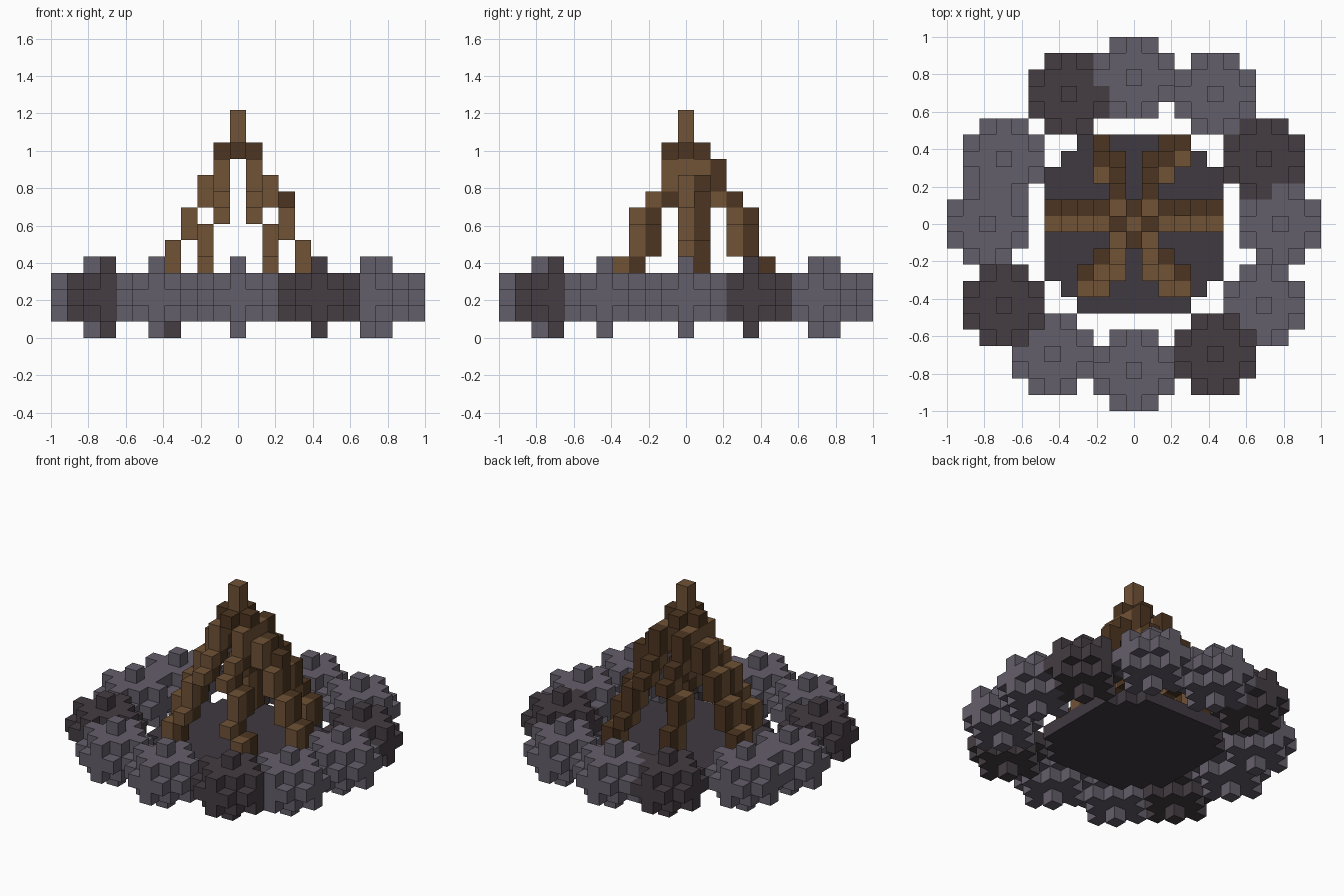
import bpy, bmesh
from math import cos, sin, radians
from mathutils import Vector

cube = bpy.data.objects.get("Cube")
if cube:
    bpy.data.objects.remove(cube, do_unlink=True)

V = 2 / 23  # edge length of one block


def material(name, rgb):
    m = bpy.data.materials.new(name)
    m.use_nodes = True
    m.diffuse_color = (*rgb, 1)
    bsdf = next(n for n in m.node_tree.nodes if n.type == 'BSDF_PRINCIPLED')
    bsdf.inputs["Base Color"].default_value = (*rgb, 1)
    bsdf.inputs["Roughness"].default_value = 0.9
    return m


LIGHT, DARK, WOOD, BARK, ASH = range(5)
mats = [material("light stone", (0.127, 0.112, 0.144)),
        material("dark stone", (0.058, 0.046, 0.055)),
        material("light wood", (0.16, 0.084, 0.037)),
        material("dark wood", (0.074, 0.036, 0.015)),
        material("ash", (0.051, 0.042, 0.053))]

parts = {}      # part name -> {block: material}
taken = set()   # every filled block


def put(part, block, mat):
    if block not in taken:
        taken.add(block)
        parts.setdefault(part, {})[block] = mat


# Ring of twelve rounded stones, every third one dark
stones = [(9, 0), (8, 4), (5, 8), (0, 9), (-4, 8), (-8, 4),
          (-9, 0), (-8, -5), (-5, -8), (0, -9), (5, -8), (8, -5)]
R = range(-2, 3)
for i, (cx, cy) in enumerate(stones):
    for x in R:
        for y in R:
            for z in R:
                if x * x + y * y + 1.2 * z * z <= 5.5:
                    put(f"stone_{i + 1}", (cx + x, cy + y, z + 2),
                        DARK if i % 3 == 1 else LIGHT)

# Round bed of ash
for x in range(-5, 6):
    for y in range(-5, 6):
        if x * x + y * y < 36:
            put("ash_bed", (x, y, 1), ASH)

# Binding and tip where the logs meet
for x, y in ((1, 0), (-1, 0), (0, 1), (0, -1)):
    put("binding", (x, y, 11), BARK)
for z in (11, 12, 13):
    put("tip", (0, 0, z), WOOD)

# Six leaning logs; offsets from the axis for each level above the ash
side_x = [5, 5, 4, 4, 3, 3, 2, 2, 1]
diag_x = [3, 3, 2, 2, 2, 1, 1, 1, 1]
diag_y = [4, 4, 4, 3, 3, 3, 2, 1, 1]


def log(name, sx, sy):
    path = []
    for k in range(9):
        x, y = (diag_x[k] * sx, diag_y[k] * sy) if sy else (side_x[k] * sx, 0)
        if sx < 0 and sy > 0:
            x = max(x, -2)
        path.append((x, y, k + 2))
    return name, path


logs = [log("right_log", -1, 0), log("left_log", 1, 0),
        log("front_right_log", -1, -1), log("front_left_log", 1, -1),
        log("back_right_log", -1, 1), log("back_left_log", 1, 1)]
for name, path in logs:
    for b in path:
        put(name, b, WOOD)
for name, path in logs:
    for x, y, z in path:
        put(name, (x, y + 1, z), BARK)
put("left_log", (3, 1, 8), BARK)


def build(name, blocks):
    """Make one object from the exposed block faces."""
    bm = bmesh.new()
    for (x, y, z), mat in blocks.items():
        c = Vector((x, y, z + 0.5)) * V
        for axis in range(3):
            for s in (-1, 1):
                n = [0, 0, 0]
                n[axis] = s
                if (x + n[0], y + n[1], z + n[2]) in taken:
                    continue
                n = Vector(n)
                u = Vector((n.y, n.z, n.x))
                v = n.cross(u)
                corners = [(-u - v), (u - v), (u + v), (v - u)]
                f = bm.faces.new([bm.verts.new(c + (n + q) * V / 2) for q in corners])
                f.material_index = mat
    bmesh.ops.remove_doubles(bm, verts=bm.verts, dist=0.001)
    # Keep only the materials this part uses
    used = sorted(set(blocks.values()))
    for f in bm.faces:
        f.material_index = used.index(f.material_index)
    me = bpy.data.meshes.new(name)
    bm.to_mesh(me)
    bm.free()
    for i in used:
        me.materials.append(mats[i])
    bpy.context.collection.objects.link(bpy.data.objects.new(name, me))


for name, blocks in parts.items():
    build(name, blocks)
